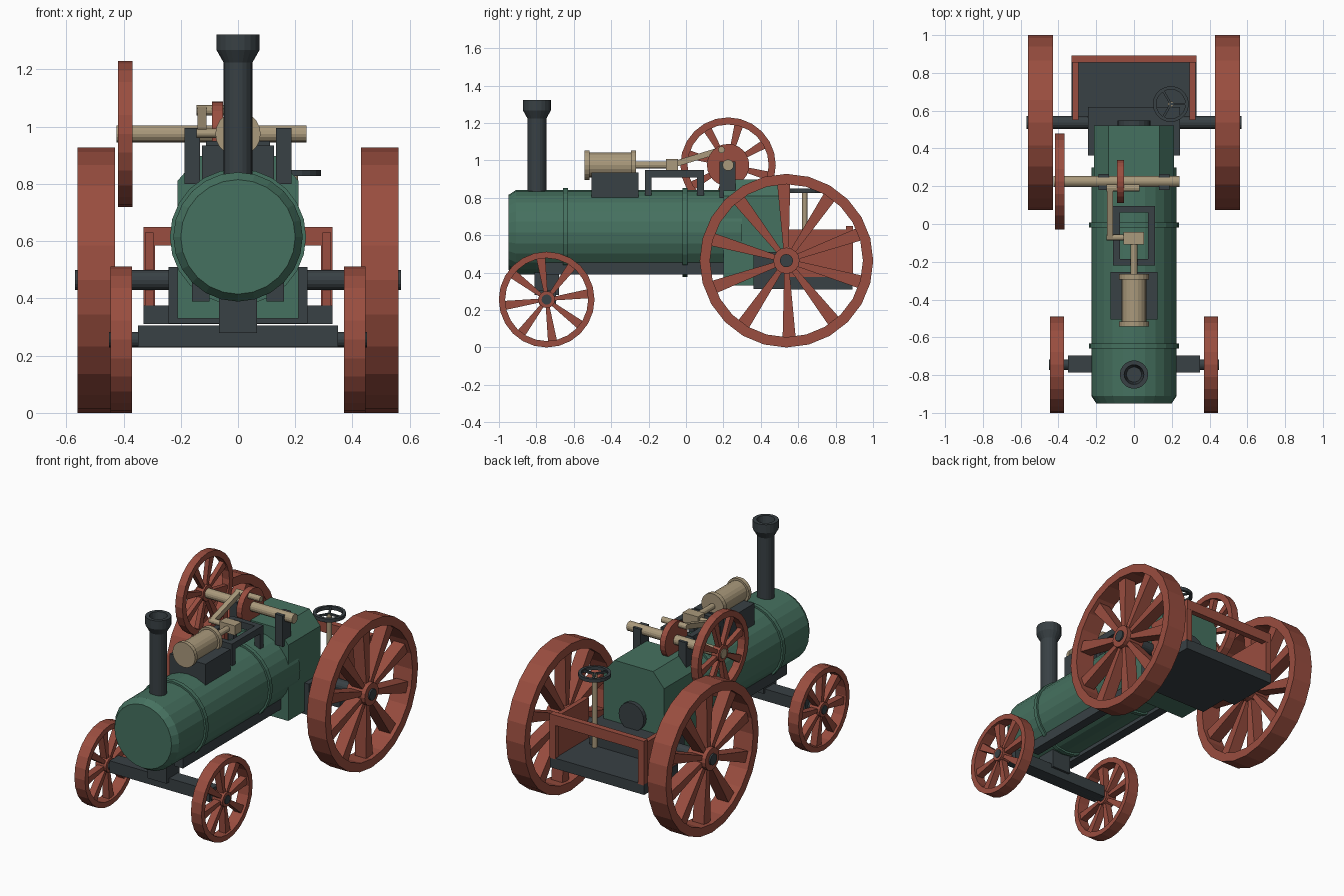
import bpy, bmesh
from math import sin, cos, pi, radians
from mathutils import Vector

if "Cube" in bpy.data.objects:
    bpy.data.objects.remove(bpy.data.objects["Cube"])


def material(name, rgb):
    m = bpy.data.materials.new(name)
    m.diffuse_color = (*rgb, 1)
    m.use_nodes = True
    m.node_tree.nodes["Principled BSDF"].inputs["Base Color"].default_value = m.diffuse_color
    return m


GREEN = material("green_paint", (0.06, 0.165, 0.115))
RED = material("red_paint", (0.32, 0.075, 0.05))
DARK = material("dark_iron", (0.04, 0.052, 0.058))
TAN = material("brass", (0.40, 0.32, 0.20))


def finish(name, bm, mat):
    bmesh.ops.remove_doubles(bm, verts=bm.verts, dist=1e-5)
    bmesh.ops.recalc_face_normals(bm, faces=bm.faces)
    me = bpy.data.meshes.new(name)
    bm.to_mesh(me)
    bm.free()
    me.materials.append(mat)
    ob = bpy.data.objects.new(name, me)
    bpy.context.collection.objects.link(ob)
    return ob


def box(name, x, y, z, mat):
    bm = bmesh.new()
    vs = [bm.verts.new((a, b, c)) for a in x for b in y for c in z]
    for f in ((0, 1, 3, 2), (4, 5, 7, 6), (0, 1, 5, 4), (2, 3, 7, 6), (0, 2, 6, 4), (1, 3, 7, 5)):
        bm.faces.new([vs[i] for i in f])
    return finish(name, bm, mat)


def pair(name, x, y, z, mat):
    for side, s in (("left", -1), ("right", 1)):
        box(f"{side}_{name}", sorted((s * x[0], s * x[1])), y, z, mat)


def lathe(name, profile, axis, centre, mat, seg=24, ring=False):
    """Revolve (radius, height) points about an axis; ring closes the profile."""
    place = {"x": lambda a, b, h: (h, a, b), "y": lambda a, b, h: (a, h, b),
             "z": lambda a, b, h: (a, b, h)}[axis]
    pts = list(profile)
    if ring:
        pts.append(pts[0])
    bm = bmesh.new()
    rows = []
    for i in range(seg):
        t = 2 * pi * i / seg
        rows.append([bm.verts.new(Vector(centre) + Vector(place(r * cos(t), r * sin(t), h)))
                     for r, h in pts])
    for i in range(seg):
        a, b = rows[i], rows[(i + 1) % seg]
        for j in range(len(pts) - 1):
            if pts[j][0] == 0:
                bm.faces.new((a[j], a[j + 1], b[j + 1]))
            elif pts[j + 1][0] == 0:
                bm.faces.new((a[j], a[j + 1], b[j]))
            else:
                bm.faces.new((a[j], a[j + 1], b[j + 1], b[j]))
    return finish(name, bm, mat)


def rod(name, axis, centre, r, h0, h1, mat, seg=16):
    return lathe(name, [(0, h0), (r, h0), (r, h1), (0, h1)], axis, centre, mat, seg)


def spokes(name, centre, n, offset, r0, r1, w0, w1, depth, mat):
    """Tapered blades, narrow at the hub and wide at the rim."""
    bm = bmesh.new()
    c = Vector(centre)
    for k in range(n):
        t = radians(offset) + 2 * pi * k / n
        u, v = Vector((0, cos(t), sin(t))), Vector((0, -sin(t), cos(t)))
        ends = [[bm.verts.new(c + u * r + v * a + Vector((d, 0, 0)))
                 for a, d in ((-w, -depth), (w, -depth), (w, depth), (-w, depth))]
                for r, w in ((r0, w0), (r1, w1))]
        for e in ends:
            bm.faces.new(e)
        for i in range(4):
            j = (i + 1) % 4
            bm.faces.new((ends[0][i], ends[0][j], ends[1][j], ends[1][i]))
    return finish(name, bm, mat)


def wheel(name, centre, r, half, rim, hub, n, offset, w0, w1):
    lathe(name + "_rim", [(r, -half), (r, half), (r - rim, half), (r - rim, -half)],
          "x", centre, RED, 24, True)
    rod(name + "_hub", "x", centre, hub, -half, half, RED)
    spokes(name + "_spokes", centre, n, offset, hub * 0.8, r - rim * 0.6, w0, w1, half * 0.6, RED)


# Road wheels and axles
for side, s in (("left", -1), ("right", 1)):
    wheel(f"{side}_rear_wheel", (s * 0.495, 0.537, 0.464), 0.464, 0.065, 0.055, 0.07, 10, 92, 0.014, 0.036)
    wheel(f"{side}_front_wheel", (s * 0.408, -0.745, 0.256), 0.256, 0.037, 0.034, 0.045, 8, 8, 0.01, 0.025)
rod("rear_axle", "x", (0, 0.537, 0.464), 0.035, -0.57, 0.57, DARK)
rod("front_axle", "x", (0, -0.745, 0.256), 0.027, -0.45, 0.45, DARK)
box("front_axle_beam", (-0.35, 0.35), (-0.785, -0.695), (0.23, 0.305), DARK)
box("front_pedestal", (-0.066, 0.066), (-0.81, -0.68), (0.28, 0.46), DARK)

# Boiler with chamfered nose and bands
lathe("boiler", [(0, -0.95), (0.2, -0.95), (0.226, -0.91), (0.226, 0.3), (0, 0.3)],
      "y", (0, 0, 0.615), GREEN, 24)
for name, y in (("front_boiler_band", -0.645), ("rear_boiler_band", -0.005)):
    lathe(name, [(0.22, -0.013), (0.238, -0.013), (0.238, 0.013), (0.22, 0.013)],
          "y", (0, y, 0.615), GREEN, 24, True)
pair("chassis_rail", (0.1, 0.16), (-0.78, 0.4), (0.39, 0.455), DARK)

# Firebox: chamfered profile extruded along y
bm = bmesh.new()
half = [(0.212, 0.33), (0.212, 0.81), (0.135, 0.898)]
outline = half + [(-x, z) for x, z in reversed(half)]
face = bm.faces.new([bm.verts.new((x, 0.2, z)) for x, z in outline])
ext = bmesh.ops.extrude_face_region(bm, geom=[face])["geom"]
bmesh.ops.translate(bm, vec=(0, 0.322, 0), verts=[g for g in ext if isinstance(g, bmesh.types.BMVert)])
finish("firebox", bm, GREEN)
rod("firehole_door", "y", (0, 0, 0.585), 0.088, 0.515, 0.548, DARK, 20)

# Chimney, flared and hollow at the top
lathe("chimney", [(0, 0.80), (0.051, 0.80), (0.051, 1.225), (0.075, 1.268), (0.075, 1.322),
                  (0.052, 1.322), (0.04, 1.25), (0, 1.25)], "z", (0, -0.797, 0), DARK, 20)

# Steam cylinder, saddle and slide frame
box("cylinder_saddle", (-0.125, 0.125), (-0.505, -0.255), (0.79, 0.935), DARK)
lathe("steam_cylinder", [(0, -0.542), (0.079, -0.542), (0.079, -0.517), (0.066, -0.517),
                         (0.066, -0.295), (0.079, -0.295), (0.079, -0.266), (0, -0.266)],
      "y", (0, 0, 0.975), TAN, 20)
rod("piston_rod", "y", (0, 0, 0.975), 0.018, -0.27, -0.06, TAN, 12)
box("crosshead", (-0.055, 0.053), (-0.108, -0.042), (0.947, 1.007), TAN)
pair("slide_rail", (0.075, 0.112), (-0.22, 0.095), (0.908, 0.95), DARK)
for name, y in (("front", (-0.22, -0.185)), ("rear", (0.06, 0.095))):
    box(name + "_slide_crossbar", (-0.08, 0.08), y, (0.908, 0.95), DARK)
    pair(name + "_slide_leg", (0.075, 0.112), y, (0.78, 0.92), DARK)

# Crankshaft, crank disc, connecting rod and flywheel
SHAFT = (0, 0.225, 0.975)
rod("crankshaft", "x", SHAFT, 0.03, -0.425, 0.24, TAN)
pair("bearing_bracket", (0.133, 0.187), (0.18, 0.265), (0.8, 0.995), DARK)
rod("crank_disc", "x", SHAFT, 0.113, -0.09, -0.053, RED, 24)
rod("crank_pin", "x", (0, 0.19, 1.057), 0.018, -0.145, 0.03, TAN, 12)
rod("crosshead_pin", "x", (0, -0.072, 0.977), 0.016, -0.145, 0, TAN, 12)
a, b = Vector((-0.126, -0.072, 0.977)), Vector((-0.126, 0.19, 1.057))
con = box("connecting_rod", (-0.016, 0.016), (-0.14, 0.14), (-0.016, 0.016), TAN)
con.location = (a + b) / 2
con.rotation_euler = (b - a).to_track_quat("Y", "Z").to_euler()
wheel("flywheel", (-0.394, 0.225, 0.975), 0.255, 0.025, 0.038, 0.05, 8, 30, 0.01, 0.024)

# Driver platform
box("gear_housing", (-0.243, 0.243), (0.362, 0.62), (0.312, 0.51), DARK)
box("platform_floor", (-0.33, 0.33), (0.55, 0.89), (0.31, 0.376), DARK)
pair("platform_side", (0.295, 0.325), (0.55, 0.87), (0.37, 0.63), RED)
pair("rear_post", (0.29, 0.33), (0.855, 0.892), (0.37, 0.6), RED)
box("rear_rail", (-0.33, 0.33), (0.855, 0.893), (0.585, 0.65), RED)

# Steering column and wheel
WHEEL = (0.195, 0.635, 0.838)
rod("steering_column", "z", (0.195, 0.635, 0), 0.015, 0.37, 0.84, TAN, 12)
lathe("steering_rim", [(0.095, -0.011), (0.095, 0.011), (0.077, 0.011), (0.077, -0.011)],
      "z", WHEEL, DARK, 20, True)
for k in range(3):
    arm = box(f"steering_spoke_{k + 1}", (0, 0.085), (-0.006, 0.006), (-0.006, 0.006), DARK)
    arm.location = WHEEL
    arm.rotation_euler = (0, 0, 2 * pi * k / 3)
